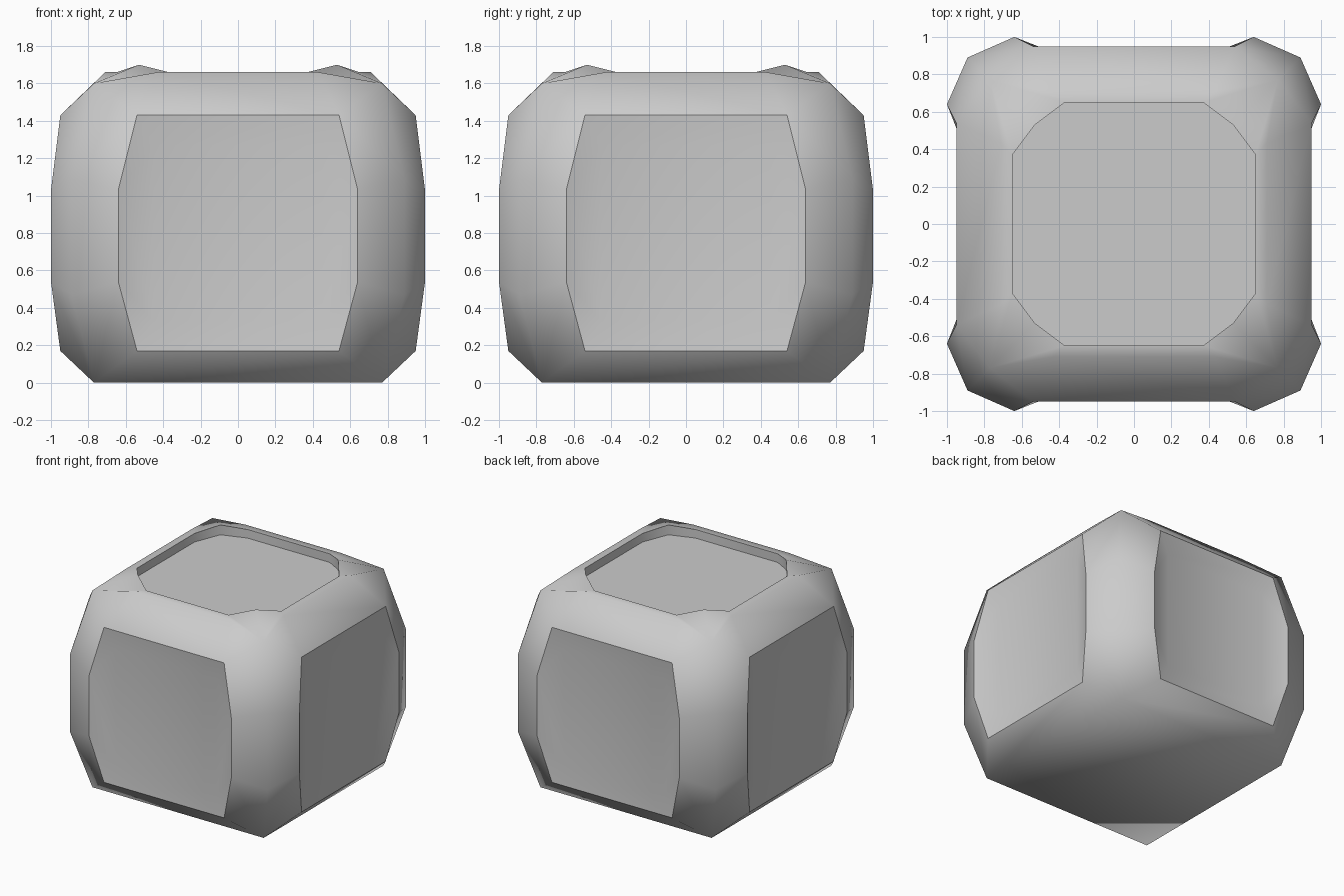
import bpy, bmesh
from math import atan2

if "Cube" in bpy.data.objects:
    bpy.data.objects.remove(bpy.data.objects["Cube"])

bm = bmesh.new()
part = bm.faces.layers.int.new("part")
SHELL, WALL, FLOOR, PANEL = range(4)


def add(points, group):
    f = bm.faces.new([bm.verts.new(p) for p in points])
    f[part] = group
    f.smooth = True


def turn(p, k):
    x, y, z = p
    for _ in range(k):
        x, y = -y, x
    return (x, y, z)


def flip(p):      # mirror left-right
    return (-p[0], p[1], p[2])


def swap(p):      # mirror across the corner diagonal
    return (-p[1], -p[0], p[2])


# key points of the front-right corner
lip, lip_low = (.54, -.95, 1.43), (.54, -.95, .17)
col, col_low = (.64, -1, 1.03), (.64, -1, .54)
mid, mid_low = (.89, -.89, 1.09), (.89, -.89, .47)
top, foot = (.77, -.77, 1.6), (.77, -.77, 0)
shoulder = (.43, -.71, 1.66)
rim, rim_diag = (.37, -.65, 1.66), (.53, -.53, 1.7)
floor, floor_diag = (.37, -.65, 1.59), (.53, -.53, 1.62)
pan, pan_low = (.45, -.925, 1.27), (.45, -.925, .33)

# faces repeated on both halves of each corner
corner_faces = [
    ([lip, col, mid, top], SHELL),
    ([col, col_low, mid_low, mid], SHELL),
    ([col_low, lip_low, foot, mid_low], SHELL),
    ([lip, top, shoulder], SHELL),
    ([top, rim_diag, rim, shoulder], SHELL),
    ([rim, rim_diag, floor_diag, floor], WALL),
]
# strips spanning each side, given by their right-hand edge
spans = [
    (lip, shoulder, SHELL), (shoulder, rim, SHELL), (lip_low, foot, SHELL),
    (rim, floor, WALL), (lip, pan, PANEL), (pan, pan_low, PANEL),
    (pan_low, lip_low, PANEL),
]
# right half of the dished side panel
panel_faces = [[lip, col, pan], [col, col_low, pan_low, pan],
               [col_low, lip_low, pan_low]]

for k in range(4):
    for pts, g in corner_faces:
        add([turn(p, k) for p in pts], g)
        add([turn(swap(p), k) for p in pts], g)
    for a, b, g in spans:
        add([turn(p, k) for p in (a, flip(a), flip(b), b)], g)
    for pts in panel_faces:
        add([turn(p, k) for p in pts], PANEL)
        add([turn(flip(p), k) for p in pts], PANEL)

# underside and sunken top floor
add([turn(foot, k) for k in range(4)], SHELL)
ring = [turn(p, k) for k in range(4) for p in (floor, floor_diag, swap(floor))]
ring.sort(key=lambda p: atan2(p[1], p[0]))
add(ring, FLOOR)

bmesh.ops.remove_doubles(bm, verts=bm.verts[:], dist=1e-4)
bmesh.ops.recalc_face_normals(bm, faces=bm.faces[:])

# crisp edges only around the panels and the top recess
for e in bm.edges:
    if len({f[part] for f in e.link_faces}) > 1:
        e.smooth = False

mesh = bpy.data.meshes.new("rounded_block")
bm.to_mesh(mesh)
bm.free()
bpy.context.collection.objects.link(bpy.data.objects.new("rounded_block", mesh))
